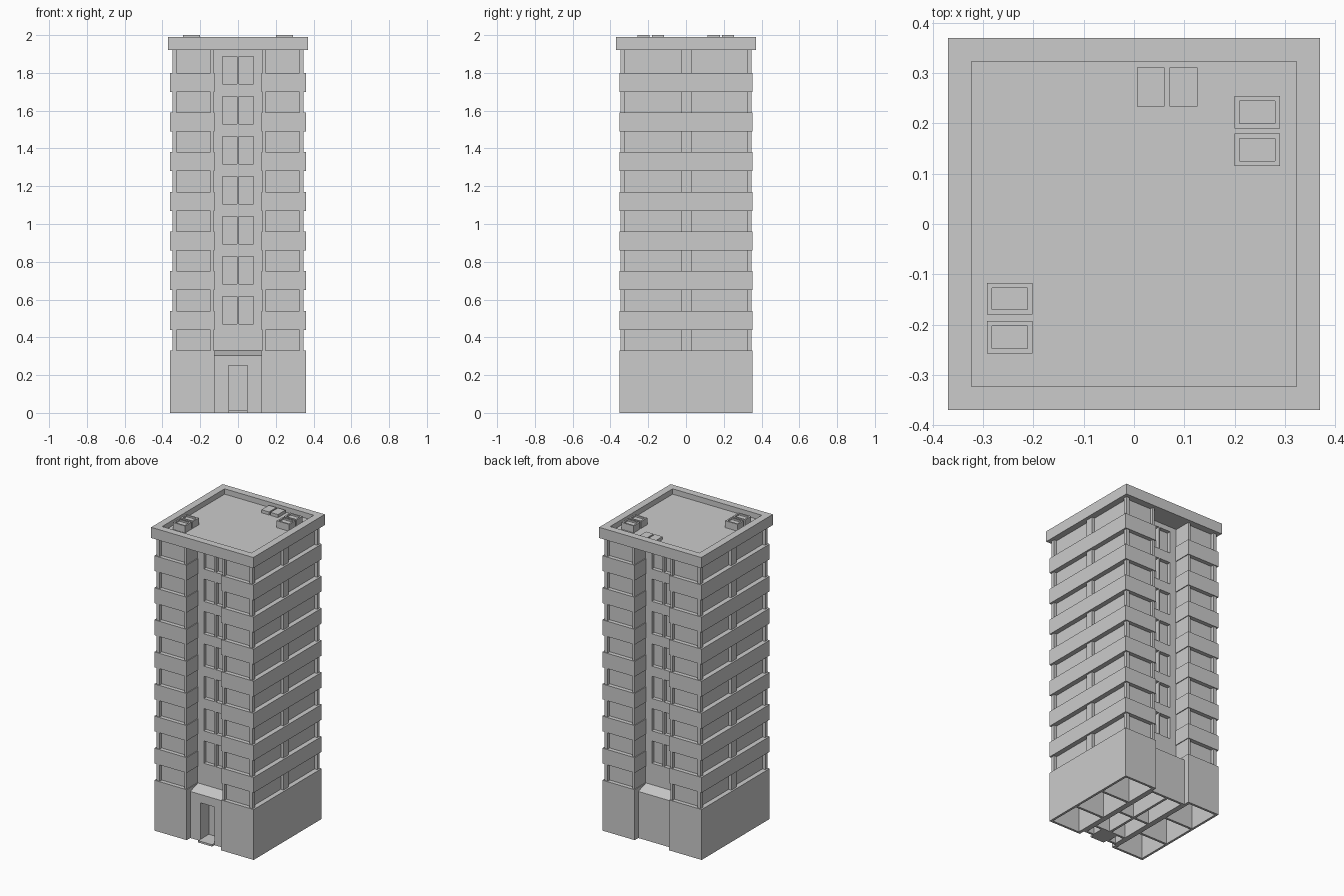
import bpy, bmesh

if "Cube" in bpy.data.objects:
    bpy.data.objects.remove(bpy.data.objects["Cube"])

SIGNS = (-1, 1)


def make(name, bm):
    bmesh.ops.recalc_face_normals(bm, faces=bm.faces)
    me = bpy.data.meshes.new(name)
    bm.to_mesh(me)
    bm.free()
    ob = bpy.data.objects.new(name, me)
    bpy.context.collection.objects.link(ob)
    return ob


def boxes(name, items):
    """One object from boxes given as (x0, x1, y0, y1, z0, z1)."""
    bm = bmesh.new()
    for x0, x1, y0, y1, z0, z1 in items:
        vs = bmesh.ops.create_cube(bm, size=1)["verts"]
        for v in vs:
            v.co.x = (x0 + x1) / 2 + v.co.x * (x1 - x0)
            v.co.y = (y0 + y1) / 2 + v.co.y * (y1 - y0)
            v.co.z = (z0 + z1) / 2 + v.co.z * (z1 - z0)
    return make(name, bm)


def span(s, a, b):
    """Interval a..b on the side given by sign s."""
    return (a, b) if s > 0 else (-b, -a)


def cut(ob, items):
    cutter = boxes("cutter", items)
    cutter.hide_render = True
    m = ob.modifiers.new("cut", "BOOLEAN")
    m.operation, m.solver, m.object = "DIFFERENCE", "EXACT", cutter
    bpy.context.view_layer.objects.active = ob
    bpy.ops.object.modifier_apply(modifier=m.name)
    bpy.data.objects.remove(cutter)


FLOOR, PITCH, WIN = 0.33, 0.21, 0.11
TOP = 1.92

# ground floor wings, hollow and open below
wings = boxes("ground_floor_wings",
              [(*span(s, 0.125, 0.36), -0.352, 0.352, 0, FLOOR) for s in SIGNS])
cut(wings, [(*span(s, 0.145, 0.345), y0, y1, -0.1, 0.31)
            for s in SIGNS
            for y0, y1 in ((-0.337, -0.125), (-0.11, 0.11), (0.125, 0.337))])

# ground floor centre with sloping ledges
bm = bmesh.new()
prof = [(-0.315, 0), (-0.315, 0.305), (-0.235, FLOOR),
        (0.235, FLOOR), (0.315, 0.305), (0.315, 0)]
f = bm.faces.new([bm.verts.new((-0.125, y, z)) for y, z in prof])
ext = bmesh.ops.extrude_face_region(bm, geom=[f])["geom"]
bmesh.ops.translate(bm, vec=(0.25, 0, 0),
                    verts=[g for g in ext if isinstance(g, bmesh.types.BMVert)])
centre = make("entrance_block", bm)
rooms = [(-0.05, 0.05, -0.5, -0.23, -0.1, 0.25)]
for s in SIGNS:
    x = span(s, 0.008, 0.11)
    rooms += [(*x, -0.215, -0.01, -0.1, 0.295), (*x, 0.005, 0.3, -0.1, 0.295),
              (*span(s, 0.06, 0.11), -0.3, -0.23, -0.1, 0.29)]
cut(centre, rooms)
boxes("door_step", [(-0.05, 0.05, -0.34, -0.23, 0, 0.012)])

# stair core with paired recessed windows, front and back
core = boxes("core", [(-0.13, 0.13, -0.235, 0.235, FLOOR, TOP)])
cut(core, [(*span(sx, 0.004, 0.083), *span(sy, 0.21, 0.3),
            0.47 + 0.212 * i, 0.616 + 0.212 * i)
           for i in range(7) for sx in SIGNS for sy in SIGNS])

# glazed wing volumes
boxes("window_walls", [(*span(s, 0.13, 0.328), -0.325, 0.325, FLOOR, TOP)
                       for s in SIGNS])

# spandrel bands between floors
boxes("floor_bands", [(*span(s, 0.125, 0.36), -0.352, 0.352,
                       FLOOR + WIN + PITCH * i, FLOOR + PITCH * (i + 1))
                      for i in range(7) for s in SIGNS])

# window piers: corners, recess edges and mid-side
piers = []
for i in range(8):
    z0 = FLOOR + PITCH * i
    z1 = TOP if i == 7 else z0 + WIN
    for sx in SIGNS:
        piers.append((*span(sx, 0.31, 0.348), -0.026, 0.028, z0, z1))
        for sy in SIGNS:
            piers.append((*span(sx, 0.325, 0.348), *span(sy, 0.323, 0.346), z0, z1))
            piers.append((*span(sx, 0.13, 0.146), *span(sy, 0.3, 0.346), z0, z1))
boxes("window_piers", piers)

# roof slab with parapet
roof = boxes("roof", [(-0.37, 0.37, -0.37, 0.37, TOP, 1.99)])
cut(roof, [(-0.323, 0.323, -0.323, 0.323, 1.955, 2.1)])

# rooftop cooling units with sunken tops
units = [(0.2, 0.29, 0.19, 0.255), (0.2, 0.29, 0.115, 0.18),
         (-0.292, -0.202, -0.18, -0.117), (-0.292, -0.202, -0.258, -0.193)]
ac = boxes("cooling_units", [(*u, 1.95, 2.0) for u in units])
cut(ac, [(a + 0.01, b - 0.01, c + 0.01, d - 0.01, 1.99, 2.1) for a, b, c, d in units])

# roof hatches
boxes("roof_hatches", [(x, x + 0.055, 0.234, 0.311, 1.95, 1.975)
                       for x in (0.006, 0.071)])
